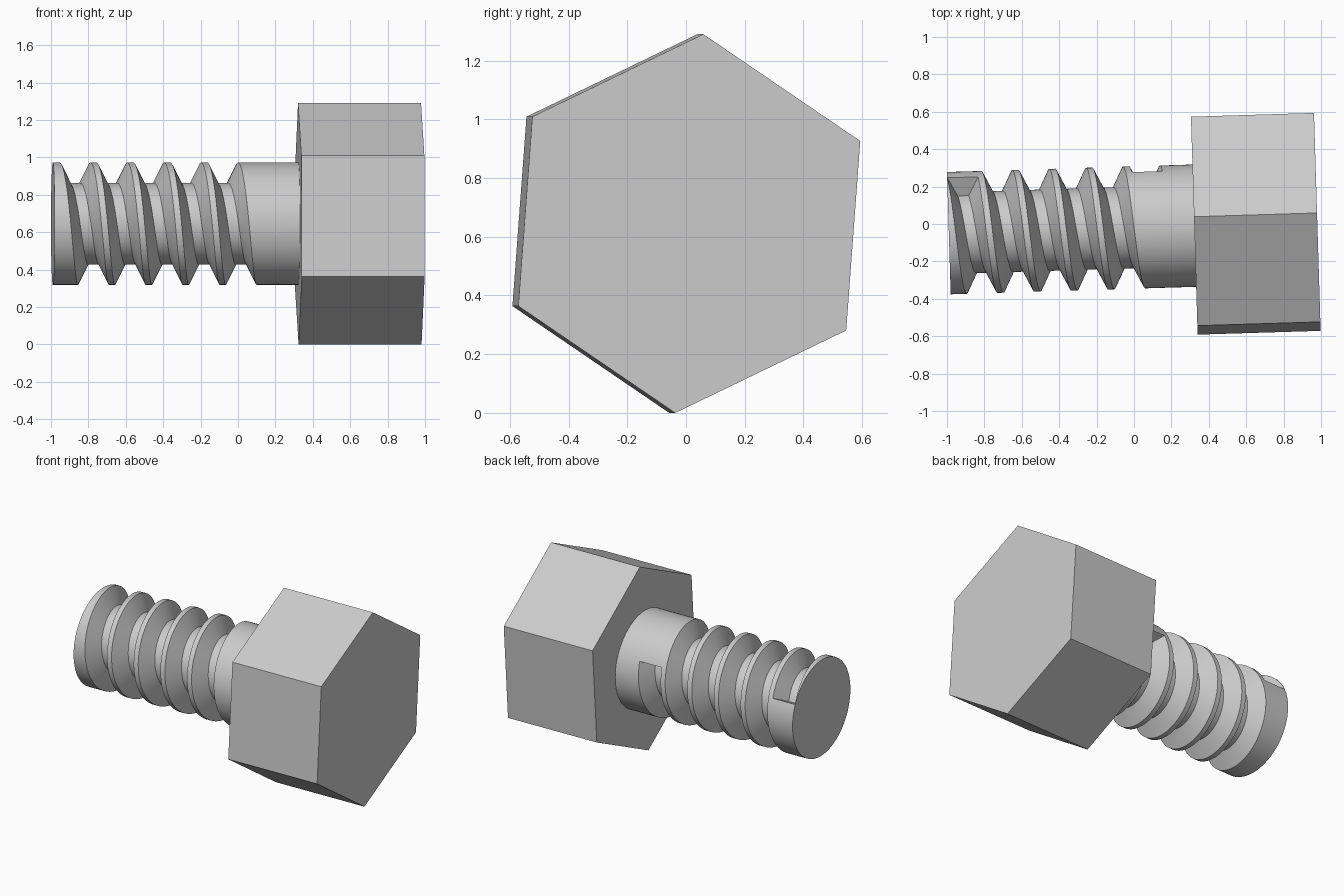
import bpy, bmesh, math
from mathutils import Vector

cube = bpy.data.objects.get("Cube")
if cube:
    bpy.data.objects.remove(cube, do_unlink=True)

RADIUS, ROOT = 0.327, 0.218            # shank and thread root radii
SHANK_END, HEAD_END = 1.313, 1.971     # distances along the bolt axis
PITCH, TURNS, START = 0.1975, 5, 0.083
OUTER_HALF, ROOT_HALF = 0.082, 0.029   # half widths of the groove
SIDES = 72
WALL_ANGLE = math.radians(25)

steel = bpy.data.materials.new("grey steel")
steel.use_nodes = True
colour = (0.6, 0.6, 0.6, 1)
steel.diffuse_color = colour
steel.node_tree.nodes["Principled BSDF"].inputs["Base Color"].default_value = colour


def finish(bm, name, smooth):
    """Turn a bmesh built along local x into a placed object."""
    bmesh.ops.recalc_face_normals(bm, faces=bm.faces)
    mesh = bpy.data.meshes.new(name)
    bm.to_mesh(mesh)
    bm.free()
    mesh.materials.append(steel)
    obj = bpy.data.objects.new(name, mesh)
    bpy.context.collection.objects.link(obj)
    obj.location = (-0.99, -0.049, 0.645)
    obj.rotation_euler.z = math.radians(1.75)
    if smooth:
        bpy.ops.object.select_all(action='DESELECT')
        obj.select_set(True)
        bpy.context.view_layer.objects.active = obj
        bpy.ops.object.shade_smooth_by_angle(angle=math.radians(30))
    return obj


def point(t, r, angle):
    return Vector((t, r * math.cos(angle), r * math.sin(angle)))


# Threaded shank: lengthwise profile columns whose grooves advance with angle
groove = [(-OUTER_HALF, RADIUS), (-ROOT_HALF, ROOT),
          (ROOT_HALF, ROOT), (OUTER_HALF, RADIUS)]


def profile(turn):
    rows = [(0, RADIUS)]
    for k in range(TURNS):
        rows += [(START + (k + turn) * PITCH + dt, r) for dt, r in groove]
    return rows + [(SHANK_END, RADIUS)]


bm = bmesh.new()
columns = []
for j in range(SIDES):
    angle = WALL_ANGLE + math.tau * j / SIDES
    columns.append([bm.verts.new(point(t, r, angle)) for t, r in profile(j / SIDES)])

# The last column reuses the first, shifted by one groove
first = columns[0]
end_wall = [bm.verts.new(point(t, r, WALL_ANGLE)) for t, r in profile(1)[-5:-1]]
columns.append([first[0]] + first[5:-1] + end_wall + [first[-1]])

last_row = len(first) - 1
for j in range(SIDES):
    a, b = columns[j], columns[j + 1]
    for i in range(last_row):
        loop = [a[i], a[i + 1], b[i + 1], b[i]]
        if j == SIDES - 1 and i == 0:
            loop[3:3] = [first[4], first[1]]
        if j == 0 and i == last_row - 1:
            loop[1:1] = [end_wall[0], end_wall[3]]
        bm.faces.new(loop)

# Flat walls where the groove starts and stops, and the two end caps
bm.faces.new(first[1:5])
bm.faces.new(end_wall)
for row in (0, last_row):
    bm.faces.new([c[row] for c in columns[:-1]])
finish(bm, "threaded_shank", True)

# Hexagonal head
bm = bmesh.new()
rings = [[bm.verts.new(point(t, 0.647, math.radians(85.75 + 60 * k))) for k in range(6)]
         for t in (SHANK_END, HEAD_END)]
for ring in rings:
    bm.faces.new(ring)
for k in range(6):
    n = (k + 1) % 6
    bm.faces.new((rings[0][k], rings[0][n], rings[1][n], rings[1][k]))
finish(bm, "hex_head", False)
